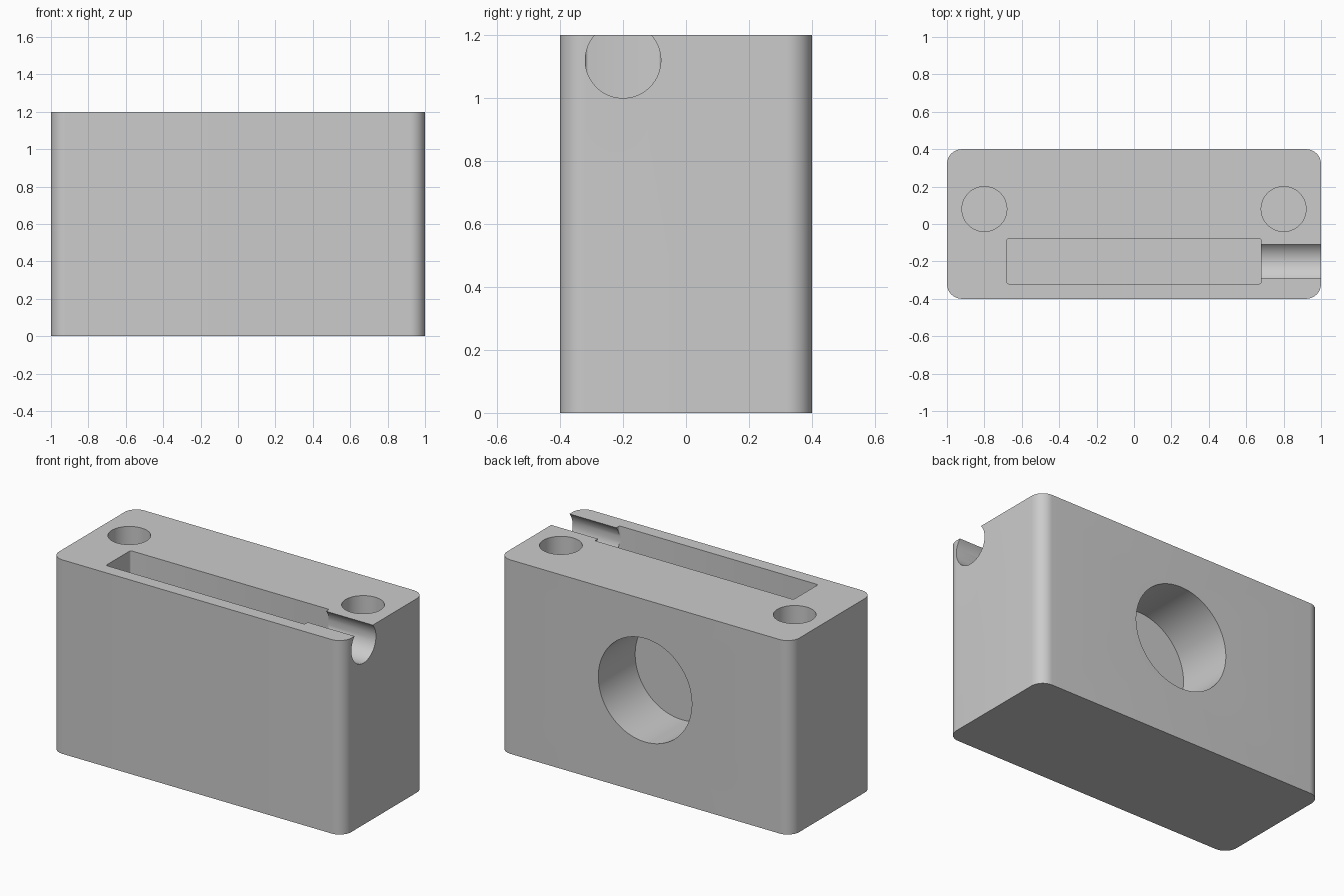
import bpy
import bmesh
import math
from mathutils import Matrix, Vector

if "Cube" in bpy.data.objects:
    bpy.data.objects.remove(bpy.data.objects["Cube"], do_unlink=True)

WIDTH, DEPTH, HEIGHT = 2.0, 0.8, 1.2

grey = bpy.data.materials.new("grey_plastic")
grey.use_nodes = True
colour = (0.6, 0.6, 0.6, 1.0)
grey.diffuse_color = colour
grey.node_tree.nodes["Principled BSDF"].inputs["Base Color"].default_value = colour


def add_object(name, bm):
    mesh = bpy.data.meshes.new(name)
    bm.to_mesh(mesh)
    bm.free()
    mesh.materials.append(grey)
    obj = bpy.data.objects.new(name, mesh)
    bpy.context.collection.objects.link(obj)
    return obj


def rounded_block(name, low, high, radius, segments):
    """Box between two corners with rounded vertical edges."""
    low, high = Vector(low), Vector(high)
    bm = bmesh.new()
    bmesh.ops.create_cube(bm, size=1)
    bmesh.ops.scale(bm, vec=high - low, verts=bm.verts)
    bmesh.ops.translate(bm, vec=(low + high) / 2, verts=bm.verts)
    upright = [e for e in bm.edges
               if abs(e.verts[0].co.z - e.verts[1].co.z) > radius]
    bmesh.ops.bevel(bm, geom=upright, offset=radius, segments=segments,
                    profile=0.5, affect='EDGES')
    return add_object(name, bm)


def rod(name, start, end, radius, sides=64):
    """Closed cylinder running between two points."""
    start, end = Vector(start), Vector(end)
    axis = end - start
    turn = axis.to_track_quat('Z', 'Y').to_matrix().to_4x4()
    half_step = Matrix.Rotation(math.pi / sides, 4, 'Z')
    bm = bmesh.new()
    bmesh.ops.create_cone(
        bm, cap_ends=True, segments=sides, radius1=radius, radius2=radius,
        depth=axis.length,
        matrix=Matrix.Translation((start + end) / 2) @ turn @ half_step)
    return add_object(name, bm)


# Main housing
housing = rounded_block("housing", (-WIDTH / 2, -DEPTH / 2, 0),
                        (WIDTH / 2, DEPTH / 2, HEIGHT), 0.08, 12)

# Deep slot, cable channel, round back recess and two top holes
over = HEIGHT + 0.1
cutters = [
    rounded_block("slot_cutter", (-0.68, -0.32, 0.08), (0.68, -0.08, over), 0.01, 3),
    rod("channel_cutter", (0.6, -0.2, 1.12), (1.1, -0.2, 1.12), 0.12),
    rod("back_recess_cutter", (0, 0.04, 0.64), (0, 0.5, 0.64), 0.32, 96),
]
for side in (-1, 1):
    cutters.append(rod("top_hole_cutter", (side * 0.8, 0.08, HEIGHT - 0.4),
                       (side * 0.8, 0.08, over), 0.12))

for cutter in cutters:
    cutter.hide_render = True
    cut = housing.modifiers.new(cutter.name, 'BOOLEAN')
    cut.operation = 'DIFFERENCE'
    cut.solver = 'EXACT'
    cut.object = cutter

# Bake the cuts and discard the cutters
graph = bpy.context.evaluated_depsgraph_get()
graph.update()
baked = bpy.data.meshes.new_from_object(housing.evaluated_get(graph))
housing.modifiers.clear()
housing.data = baked
for cutter in cutters:
    bpy.data.objects.remove(cutter, do_unlink=True)

# Smooth rounded walls, keep rims sharp
bpy.ops.object.select_all(action='DESELECT')
housing.select_set(True)
bpy.context.view_layer.objects.active = housing
bpy.ops.object.shade_smooth_by_angle(angle=math.radians(35))
